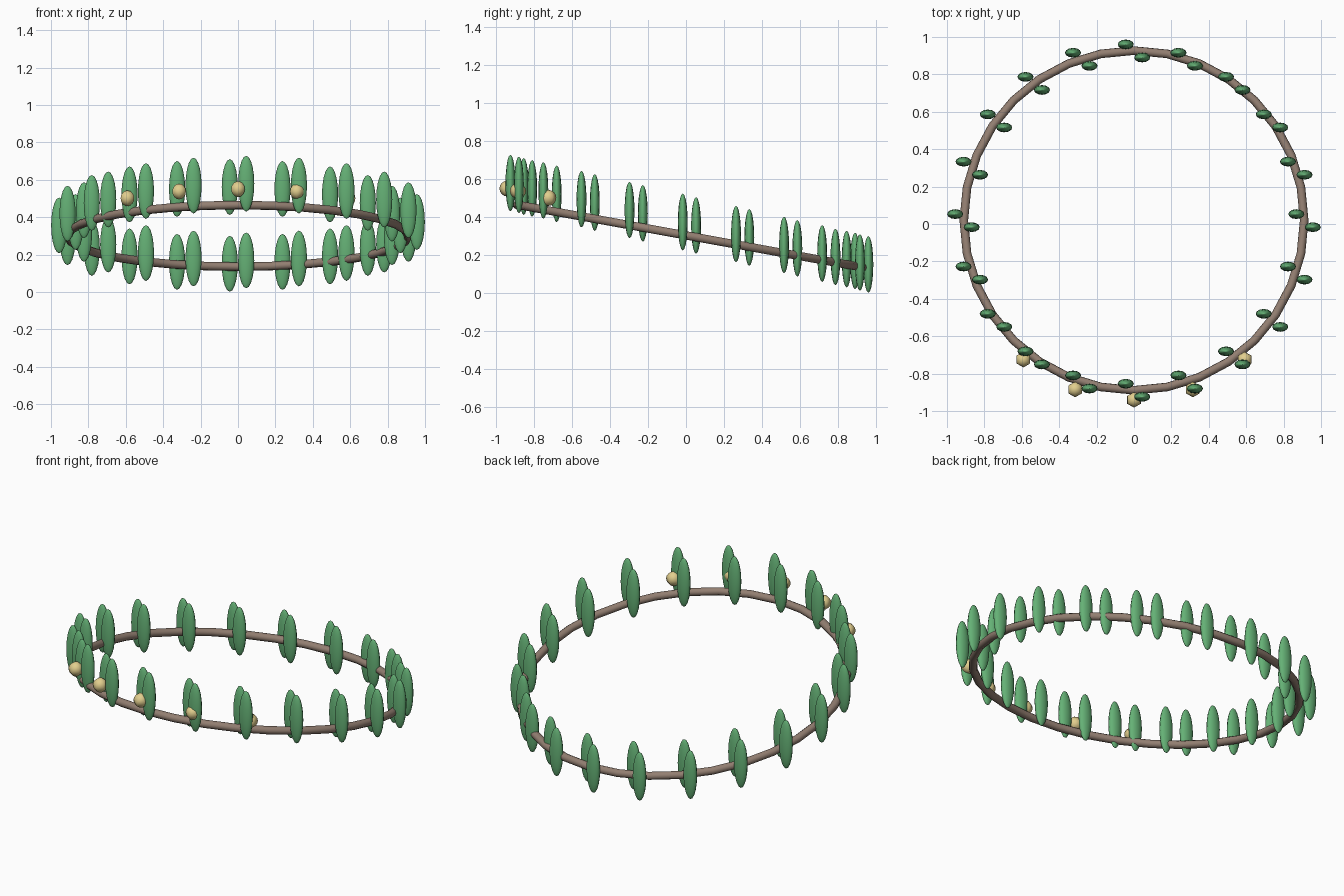
import bpy
from math import sin, cos, atan2, radians

if "Cube" in bpy.data.objects:
    bpy.data.objects.remove(bpy.data.objects["Cube"])


def material(name, rgb):
    m = bpy.data.materials.new(name)
    m.diffuse_color = (*rgb, 1)
    m.use_nodes = True
    m.node_tree.nodes["Principled BSDF"].inputs["Base Color"].default_value = m.diffuse_color
    return m


GREEN = material("leaf_green", (0.13, 0.44, 0.18))
BROWN = material("twig_brown", (0.29, 0.21, 0.165))
CREAM = material("berry_cream", (0.76, 0.62, 0.27))


def finish(name, mat):
    ob = bpy.context.object
    ob.name = name
    ob.data.materials.append(mat)
    bpy.ops.object.shade_smooth()
    return ob


def ellipsoid(name, loc, size, mat, segments, rings):
    bpy.ops.mesh.primitive_uv_sphere_add(segments=segments, ring_count=rings,
                                         radius=1, location=loc)
    bpy.context.object.scale = size
    return finish(name, mat)


# tilted twig band, higher at the front
bpy.ops.mesh.primitive_torus_add(major_segments=32, minor_segments=10,
                                 major_radius=0.91, minor_radius=0.023,
                                 location=(0, 0.019, 0.30),
                                 rotation=(-atan2(0.165, 0.91), 0, 0))
bpy.context.object.scale = (1, 1.014, 1)
finish("twig_band", BROWN)

# twenty pairs of upright leaves, one either side of the band
for i in range(20):
    a = radians(18 * i)
    x, y, z = 0.912 * sin(a), 0.018 - 0.907 * cos(a), 0.365 + 0.205 * cos(a)
    for side in (-1, 1):
        ellipsoid(f"leaf_{i}_{'left' if side < 0 else 'right'}",
                  (x + 0.044 * side, y - 0.035 * side, z + 0.009 * side),
                  (0.043, 0.026, 0.149), GREEN, 12, 10)

# five berries across the front
for i in range(-2, 3):
    a = radians(20 * i)
    ellipsoid(f"berry_{i + 3}",
              (0.92 * sin(a), -0.02 - 0.92 * cos(a), 0.34 + 0.21 * cos(a)),
              (0.042, 0.042, 0.042), CREAM, 6, 8)
